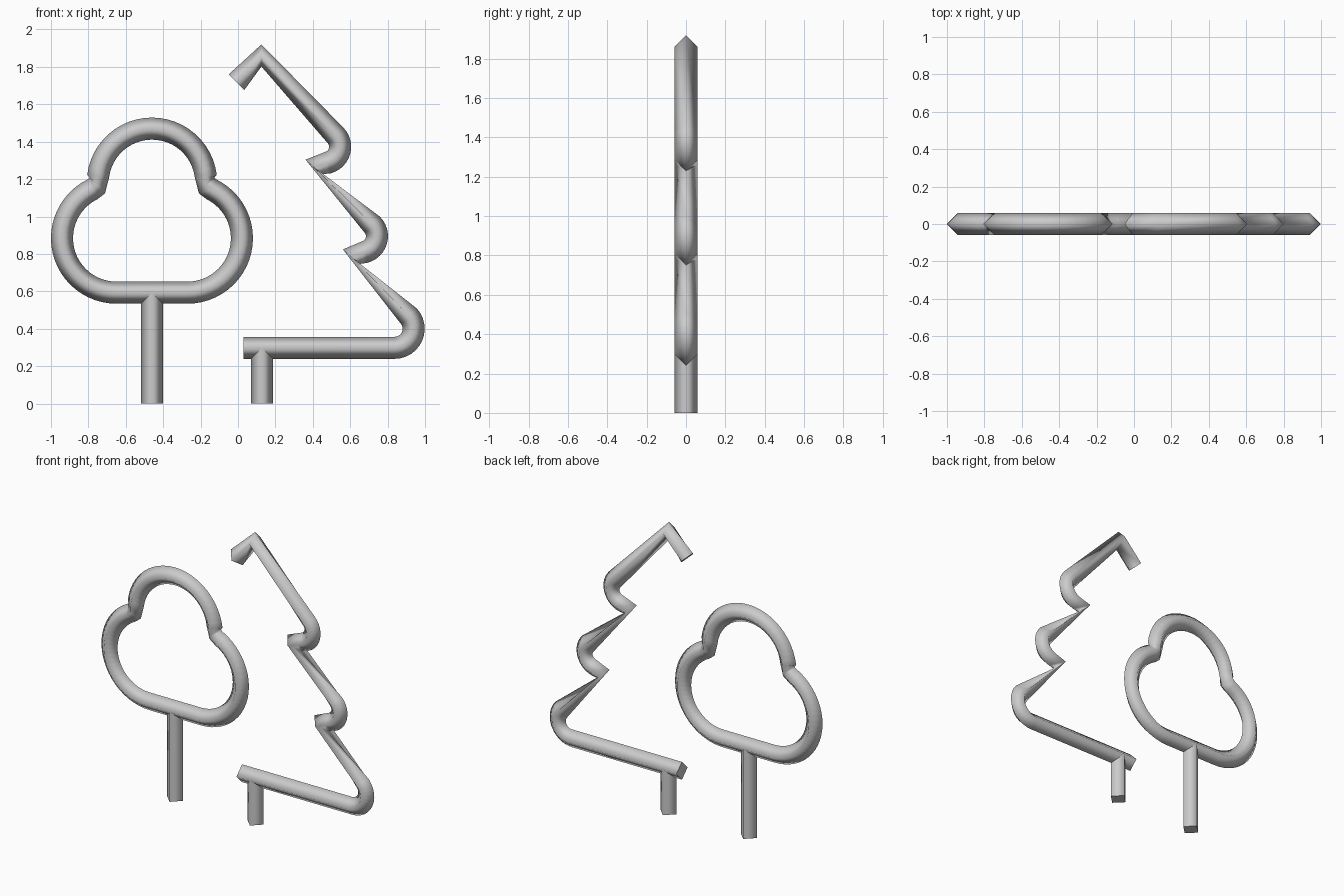
import bpy, math
from mathutils import Vector

if "Cube" in bpy.data.objects:
    bpy.data.objects.remove(bpy.data.objects["Cube"])

R = 0.059  # half width of the diamond-shaped tube

grey = bpy.data.materials.new("light grey")
grey.diffuse_color = (0.6, 0.6, 0.6, 1)
grey.use_nodes = True
grey.node_tree.nodes["Principled BSDF"].inputs["Base Color"].default_value = grey.diffuse_color


def station(x, z, nx, nz):
    """Centre point of the tube and its outward direction."""
    return Vector((x, 0, z)), Vector((nx, 0, nz)).normalized()


def arc(cx, cz, r, a0, a1, steps):
    out = []
    for i in range(steps + 1):
        a = math.radians(a0 + (a1 - a0) * i / steps)
        c, s = math.cos(a), math.sin(a)
        out.append(station(cx + r * c, cz + r * s, c, s))
    return out


def tube(name, stations, closed=False):
    """Sweep a diamond section along the stations, smooth sides, flat caps."""
    side = Vector((0, R, 0))
    verts, faces = [], []
    for p, n in stations:
        verts += [p + n * R, p + side, p - n * R, p - side]
    count = len(stations)
    for i in range(count if closed else count - 1):
        a, b = 4 * i, 4 * ((i + 1) % count)
        for k in range(4):
            m = (k + 1) % 4
            faces.append((a + k, b + k, b + m, a + m))
    sides = len(faces)
    if not closed:
        # caps use their own vertices so the ends stay crisp
        k = len(verts)
        verts += verts[:4] + verts[-4:]
        faces += [(k, k + 1, k + 2, k + 3), (k + 7, k + 6, k + 5, k + 4)]
    mesh = bpy.data.meshes.new(name)
    mesh.from_pydata(verts, [], faces)
    for f in mesh.polygons:
        f.use_smooth = f.index < sides
    mesh.materials.append(grey)
    ob = bpy.data.objects.new(name, mesh)
    bpy.context.collection.objects.link(ob)


# round tree: crown arc, two side lobes, flat bottom
cx = -0.46
crown = arc(cx, 1.18, 0.29, 173, 7, 24)
right = arc(cx + 0.19, 0.884, 0.291, 64, -90, 24)
left = arc(cx - 0.19, 0.884, 0.291, -90, -244, 24)
notch_r = station(cx + 0.29, 1.168, 0.66, 0.75)
notch_l = station(cx - 0.29, 1.168, -0.66, 0.75)
tube("round_tree_crown", crown + [notch_r] + right + left + [notch_l], closed=True)

# fir tree: hooked tip, three rounded branches with sharp notches, base bar
fir = [station(-0.008, 1.718, -1, 1), station(0.125, 1.861, 0, 1)]
fir += arc(0.458, 1.373, 0.088, 45, -75, 12) + [station(0.405, 1.265, 0.75, -0.66)]
fir += arc(0.655, 0.895, 0.088, 45, -75, 12) + [station(0.605, 0.785, 0.75, -0.66)]
fir += arc(0.837, 0.400, 0.102, 42, -90, 12) + [station(0.03, 0.298, 0, -1)]
tube("fir_tree_outline", fir)

# trunks
for name, x, top in (("round_tree_trunk", cx, 0.593), ("fir_tree_trunk", 0.128, 0.298)):
    tube(name, [station(x, top, 1, 0), station(x, 0, 1, 0)])
